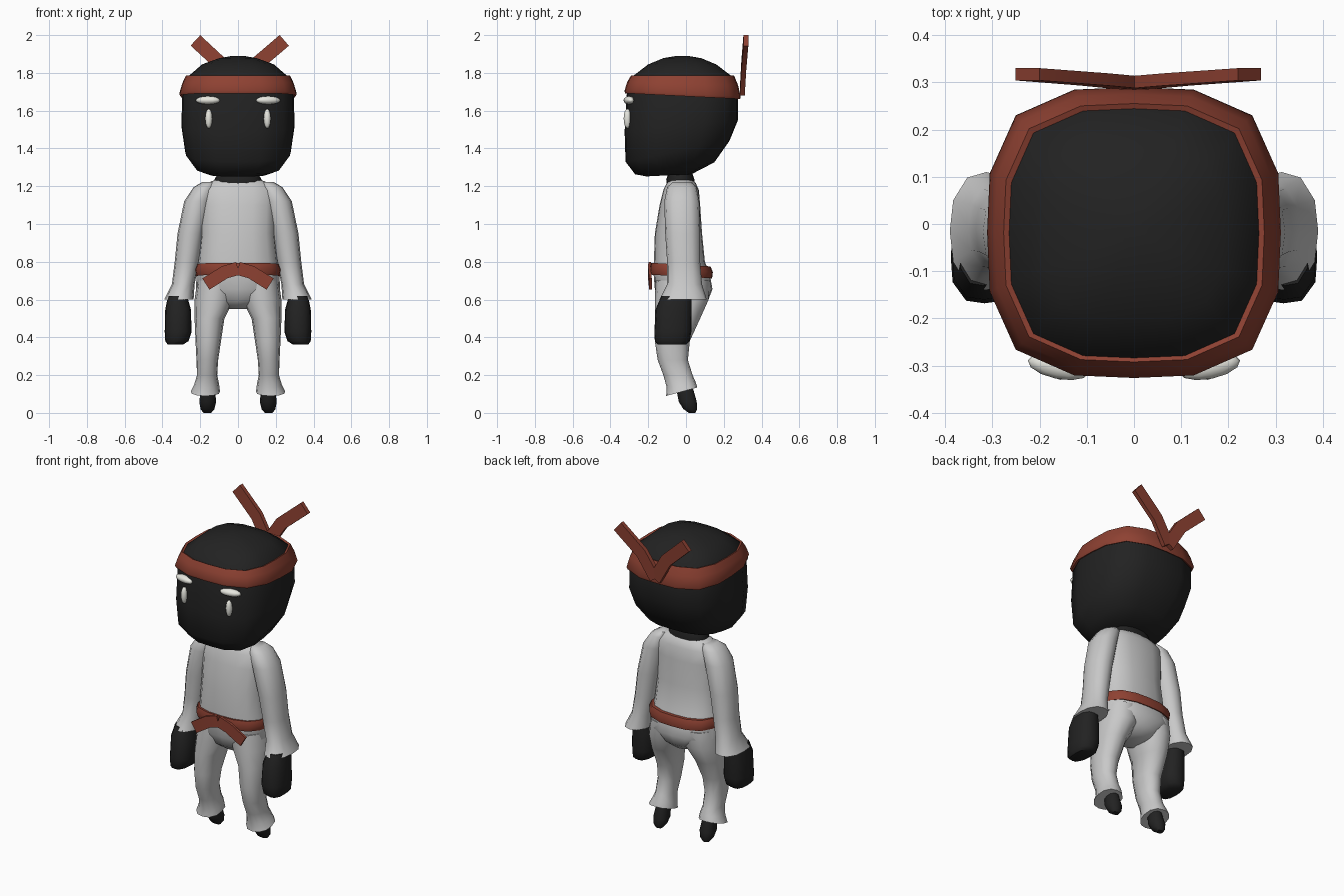
import bpy, bmesh, math
from mathutils import Vector, Matrix

if "Cube" in bpy.data.objects:
    bpy.data.objects.remove(bpy.data.objects["Cube"])


def material(name, rgb):
    m = bpy.data.materials.new(name)
    m.diffuse_color = (*rgb, 1)
    m.use_nodes = True
    m.node_tree.nodes["Principled BSDF"].inputs["Base Color"].default_value = m.diffuse_color
    return m


BLACK = material("black cloth", (0.016, 0.016, 0.016))
RED = material("rust red cloth", (0.27, 0.053, 0.032))
GREY = material("light grey cloth", (0.58, 0.58, 0.58))
WHITE = material("eye white", (0.82, 0.82, 0.76))


def finish(bm, name, mat, angle=50):
    bmesh.ops.recalc_face_normals(bm, faces=bm.faces[:])
    me = bpy.data.meshes.new(name)
    bm.to_mesh(me)
    bm.free()
    me.materials.append(mat)
    me.shade_smooth()
    me.set_sharp_from_angle(angle=math.radians(angle))
    ob = bpy.data.objects.new(name, me)
    bpy.context.collection.objects.link(ob)
    return ob


def loft(name, mat, rings, n=16, p=2.4, side=1, caps=True, angle=50):
    """Skin rounded-square rings given as (z, x0, x1, y0, y1[, rise along y])."""
    bm = bmesh.new()
    loops = []
    for z, x0, x1, y0, y1, *rise in rings:
        t = rise[0] if rise else 0
        cx, cy = (x0 + x1) / 2, (y0 + y1) / 2
        loop = []
        for i in range(n):
            a = 2 * math.pi * i / n
            c, s = math.cos(a), math.sin(a)
            r = (abs(c) ** p + abs(s) ** p) ** (-1 / p)
            dy = r * s * (y1 - y0) / 2
            x = cx + r * c * (x1 - x0) / 2
            loop.append(bm.verts.new((side * x, cy + dy, z + t * dy)))
        loops.append(loop)
    for a, b in zip(loops, loops[1:]):
        for i in range(n):
            j = (i + 1) % n
            bm.faces.new((a[i], a[j], b[j], b[i]))
    if caps:
        bm.faces.new(loops[0])
        bm.faces.new(loops[-1])
    return finish(bm, name, mat, angle)


def ribbon(name, mat, path, width, thick, side=1):
    """Flat cloth strip following a path that faces the front or back."""
    pts = [Vector(q) for q in path]
    bm = bmesh.new()
    loops = []
    for i, q in enumerate(pts):
        d = pts[min(i + 1, len(pts) - 1)] - pts[max(i - 1, 0)]
        w = Vector((-d.z, 0, d.x)).normalized() * width / 2
        t = Vector((0, thick / 2, 0))
        loop = [q + w + t, q - w + t, q - w - t, q + w - t]
        loops.append([bm.verts.new((side * v.x, v.y, v.z)) for v in loop])
    for a, b in zip(loops, loops[1:]):
        for i in range(4):
            j = (i + 1) % 4
            bm.faces.new((a[i], a[j], b[j], b[i]))
    bm.faces.new(loops[0])
    bm.faces.new(loops[-1])
    return finish(bm, name, mat)


def ellipsoid(name, mat, centre, radii, turn=0):
    bm = bmesh.new()
    bmesh.ops.create_uvsphere(bm, u_segments=12, v_segments=8, radius=1)
    bm.transform(Matrix.Translation(centre) @ Matrix.Rotation(turn, 4, 'Z')
                 @ Matrix.Diagonal((*radii, 1)))
    return finish(bm, name, mat, 80)


def sym(z, half, y0, y1, rise=0):
    return (z, -half, half, y0, y1, rise)


# Head, flattened at the face and rising toward the back underneath
loft("head", BLACK, [
    sym(1.258, .14, -.21, .03, .05), sym(1.295, .22, -.27, .15, .15),
    sym(1.385, .28, -.32, .23, .2), sym(1.52, .30, -.325, .275, .1),
    sym(1.68, .295, -.315, .275), sym(1.78, .265, -.285, .245),
    sym(1.845, .19, -.20, .16), sym(1.878, .10, -.12, .08),
    sym(1.89, .03, -.05, .01)], p=3.2, angle=60)

# Headband
loft("headband", RED, [
    sym(1.69, .28, -.30, .26, -.05), sym(1.677, .306, -.322, .286, -.05),
    sym(1.69, .311, -.326, .29, -.05), sym(1.745, .295, -.31, .275, -.03),
    sym(1.785, .276, -.292, .255), sym(1.775, .25, -.27, .23)],
    p=3.2, caps=False)

# Neck and robe body
loft("neck", BLACK, [sym(1.20, .12, -.10, .04), sym(1.235, .125, -.105, .045),
                     sym(1.28, .10, -.09, .03)])
loft("robe_body", GREY, [
    sym(.55, .06, -.09, .07), sym(.59, .14, -.14, .115),
    sym(.655, .222, -.165, .14), sym(.74, .22, -.172, .125),
    sym(.80, .21, -.17, .10), sym(.95, .195, -.165, .085),
    sym(1.10, .20, -.14, .075), sym(1.18, .20, -.12, .068),
    sym(1.22, .155, -.10, .05), sym(1.238, .11, -.085, .03)], p=2.6)

# Belt
loft("belt", RED, [
    sym(.73, .19, -.15, .10, -.06), sym(.722, .22, -.185, .138, -.06),
    sym(.755, .23, -.192, .142, -.06), sym(.785, .218, -.185, .13, -.06),
    sym(.782, .18, -.14, .08, -.06)], p=2.8, caps=False)

for s, word in ((1, "right"), (-1, "left")):
    # Sleeve with flared cuff, and mitten hand
    loft(word + "_sleeve", GREY, [
        (1.222, .12, .19, -.07, .03), (1.195, .12, .235, -.10, .055),
        (1.12, .14, .285, -.115, .07), (.95, .18, .32, -.11, .075),
        (.80, .205, .335, -.10, .075), (.68, .23, .35, -.10, .085),
        (.60, .235, .39, -.14, .11)], n=12, side=s)
    loft(word + "_hand", BLACK, [
        (.62, .27, .37, -.13, .03), (.55, .25, .385, -.16, .03),
        (.43, .245, .388, -.168, .028), (.38, .262, .385, -.165, .02),
        (.362, .29, .372, -.15, .0)], n=12, p=3, side=s)

    # Trouser leg and foot
    loft(word + "_trouser_leg", GREY, [
        (.70, .01, .215, -.16, .12), (.60, .02, .23, -.165, .12),
        (.50, .072, .23, -.165, .075), (.38, .09, .225, -.165, .02),
        (.28, .105, .22, -.15, .01), (.20, .11, .217, -.12, .035),
        (.15, .10, .232, -.102, .05, .2),
        (.112, .095, .25, -.105, .06, .27)], n=12, side=s)
    loft(word + "_foot", BLACK, [
        (.14, .125, .195, -.055, .035), (.06, .115, .205, -.04, .058),
        (.02, .125, .198, -.015, .06), (0, .142, .183, .015, .05)],
        n=10, side=s)

    # Loose ends of the belt and headband
    ribbon(word + "_belt_end", RED,
           [(0, -.192, .765), (.07, -.194, .745), (.17, -.188, .682)],
           .07, .014, s)
    k = 1.0 if s > 0 else .92
    ribbon(word + "_headband_tail", RED,
           [(0, .298, 1.70), (.09 * k, .306, 1.84), (.245 * k, .317, 1.972)],
           .075, .026, s)

    # Eye and brow
    ellipsoid(word + "_brow", WHITE, (s * .16, -.302, 1.655),
              (.066, .026, .022), s * .2)
    ellipsoid(word + "_eye", WHITE, (s * .155, -.31, 1.558), (.019, .02, .052))
